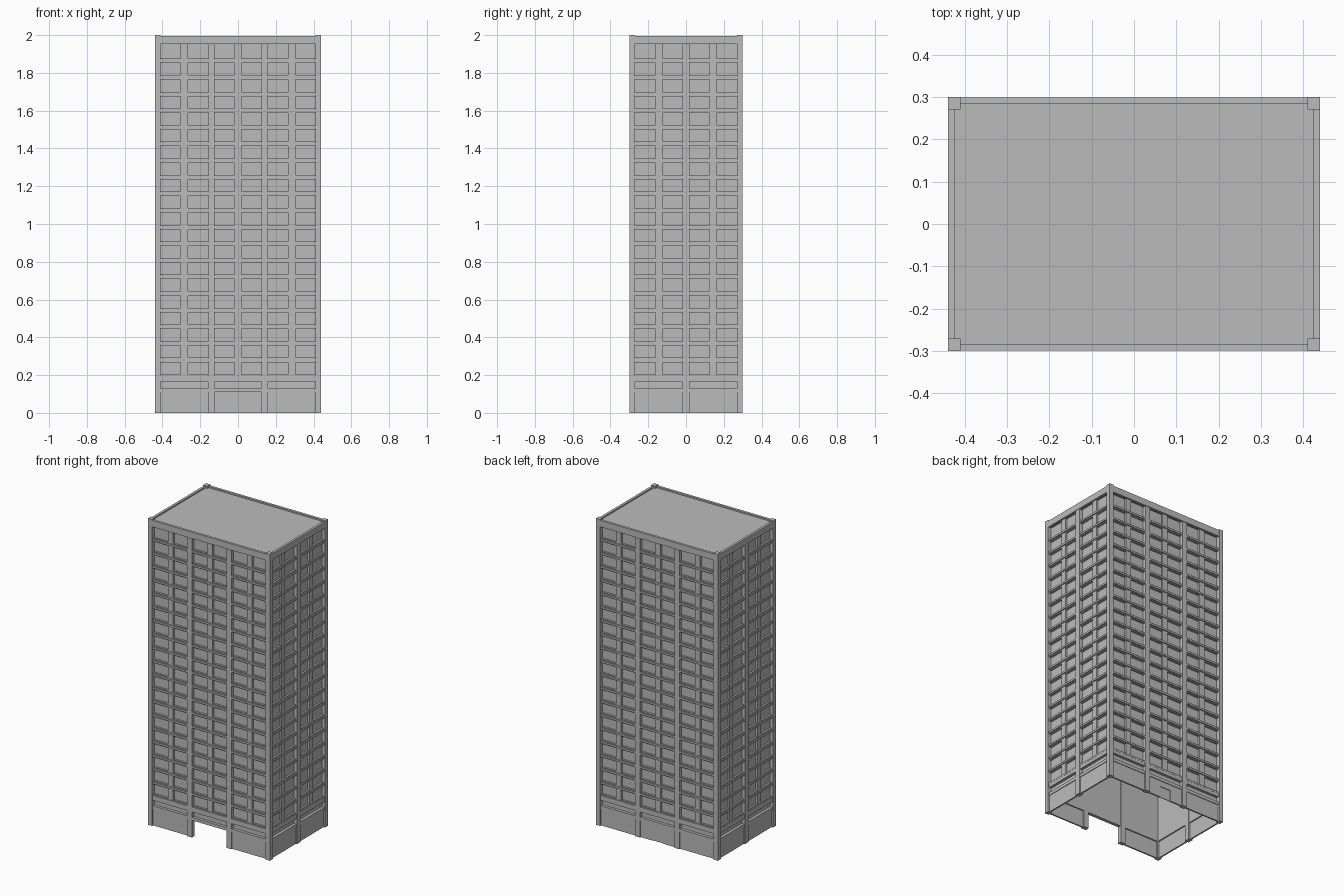
import bpy, bmesh
from mathutils import Matrix, Vector

cube = bpy.data.objects.get("Cube")
if cube:
    bpy.data.objects.remove(cube, do_unlink=True)

grey = bpy.data.materials.new("concrete grey")
grey.use_nodes = True
grey.diffuse_color = (0.5, 0.5, 0.5, 1)
grey.node_tree.nodes["Principled BSDF"].inputs["Base Color"].default_value = (0.5, 0.5, 0.5, 1)

HX, HY, TOP = 0.44, 0.30, 2.0
FLOORS, PITCH, SILL, GLASS = 20, 0.088, 0.204, 0.064
POST, RIB, PIER = 0.03, 0.0175, 0.019
WALL, BACK = 0.012, 0.028


def make_object(name, boxes):
    """One mesh from a list of (low corner, high corner) boxes."""
    bm = bmesh.new()
    for lo, hi in boxes:
        lo, hi = Vector(lo), Vector(hi)
        size = hi - lo
        bmesh.ops.create_cube(bm, size=1, matrix=Matrix.Translation((lo + hi) / 2)
                              @ Matrix.Diagonal((*[abs(s) for s in size], 1)))
    mesh = bpy.data.meshes.new(name)
    bm.to_mesh(mesh)
    bm.free()
    mesh.materials.append(grey)
    obj = bpy.data.objects.new(name, mesh)
    bpy.context.collection.objects.link(obj)
    return obj


def facade(name, axis, sign, ribs, entrance=None):
    """Build one side; u runs along the wall, depth runs inward from its face."""
    half, out = (HX, HY) if axis == "x" else (HY, HX)
    parts = {}

    def box(part, u0, u1, z0, z1, d0, d1):
        a, b = sign * (out - d0), sign * (out - d1)
        if axis == "x":
            item = ((u0, a, z0), (u1, b, z1))
        else:
            item = ((a, u0, z0), (b, u1, z1))
        parts.setdefault(part, []).append(item)

    end = half - POST
    edges = [-end] + [e for r in ribs for e in (r - RIB, r + RIB)] + [end]
    bays = list(zip(edges[::2], edges[1::2]))

    # Main vertical ribs
    for r in ribs:
        box("ribs", r - RIB, r + RIB, 0, TOP - 0.05, 0.002, 0.03)
    # Top band and parapet
    box("parapet", -end, end, 1.952, TOP - 0.006, 0.001, 0.017)

    for u0, u1 in bays:
        mid = (u0 + u1) / 2
        # Window panes and slim pier between each pair
        box("panes", u0, u1, 0.19, 1.952, 0.024, BACK)
        box("piers", mid - PIER, mid + PIER, 0.19, 1.952, WALL, BACK)
        # Spandrels and sills
        for i in range(FLOORS):
            z = SILL + i * PITCH
            box("spandrels", u0, u1, z - PITCH + GLASS, z, WALL, BACK)
            box("sills", u0, u1, z - 0.018, z - 0.006, 0.005, WALL)
        # Band with a long recessed slot above the base
        box("slot_backs", u0, u1, 0.13, 0.165, 0.024, BACK)
        box("band", u0, u1, 0.165, 0.19, 0.006, BACK)
        box("band", u0, u1, 0.11, 0.13, 0.006, BACK)
        # Base wall, open or with a door in the middle bay
        middle = abs(mid) < 0.01
        if middle and entrance == "open":
            continue
        if middle and entrance == "door":
            box("base", u0, -0.04, 0, 0.11, 0.01, 0.02)
            box("base", 0.04, u1, 0, 0.11, 0.01, 0.02)
            box("base", -0.04, 0.04, 0.072, 0.11, 0.01, 0.02)
            box("door", -0.04, 0.04, 0, 0.072, 0.014, 0.018)
        else:
            box("base", u0, u1, 0, 0.11, 0.01, 0.02)

    for part, boxes in parts.items():
        make_object(name + "_" + part, boxes)


facade("front", "x", -1, [-0.1425, 0.1425], "open")
facade("back", "x", 1, [-0.1425, 0.1425], "door")
facade("left", "y", 1, [0])
facade("right", "y", -1, [0])

# Square corner posts
make_object("corner_posts", [
    ((sx * HX, sy * HY, 0), (sx * (HX - POST), sy * (HY - POST), TOP))
    for sx in (-1, 1) for sy in (-1, 1)])

# Flat roof
make_object("roof", [((-HX + 0.015, -HY + 0.015, 1.97), (HX - 0.015, HY - 0.015, 1.985))])
